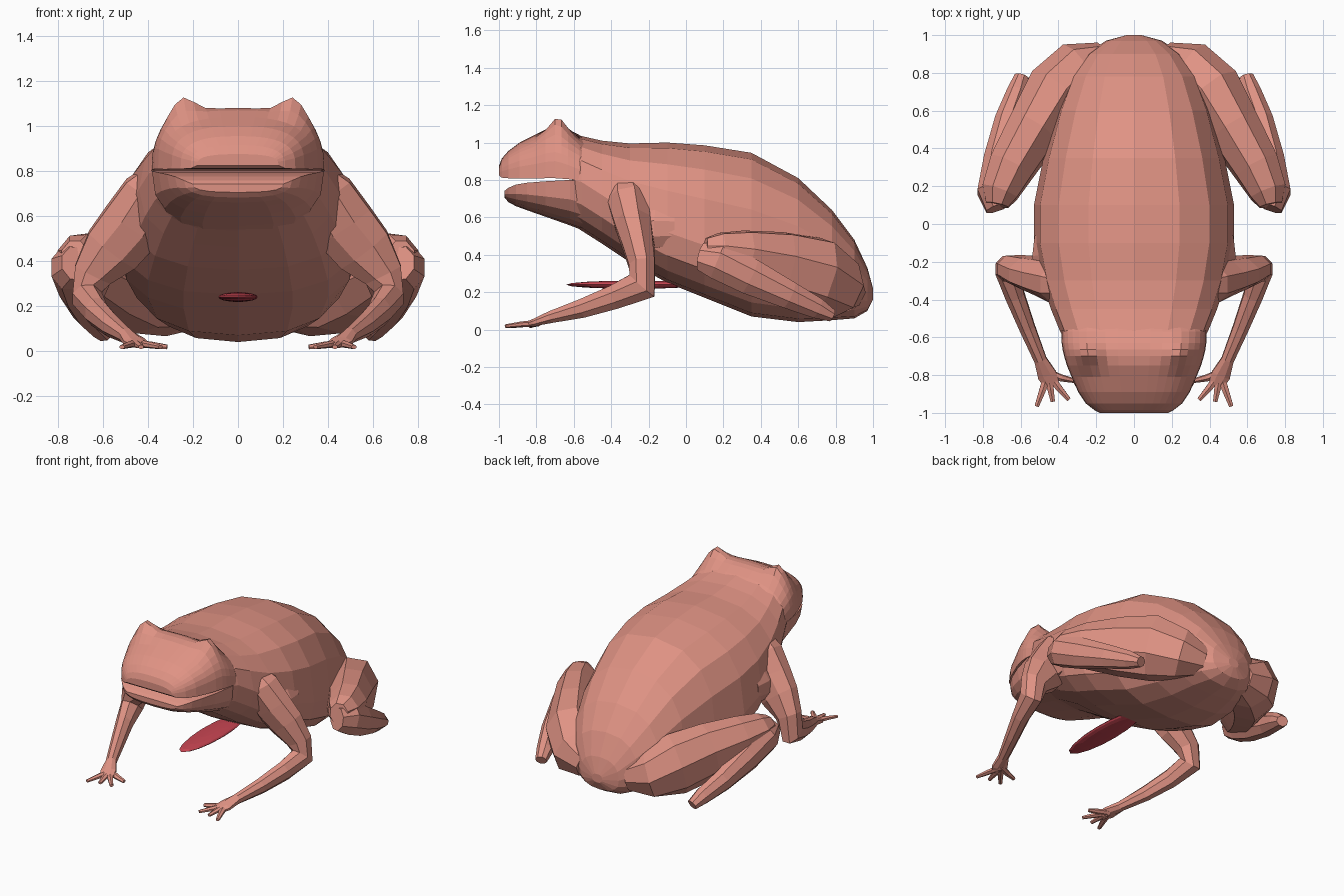
import bpy, bmesh, math
from mathutils import Vector

if "Cube" in bpy.data.objects:
    bpy.data.objects.remove(bpy.data.objects["Cube"])


def material(name, rgb):
    m = bpy.data.materials.new(name)
    m.diffuse_color = (*rgb, 1)
    m.use_nodes = True
    m.node_tree.nodes["Principled BSDF"].inputs["Base Color"].default_value = m.diffuse_color
    return m


SKIN = material("pink skin", (0.74, 0.29, 0.23))
RED = material("tongue red", (0.58, 0.06, 0.085))


def loft(name, rings, mat, mirror=False):
    """Join closed rings of points into a capped, flat-shaded skin."""
    bm = bmesh.new()
    rows = [[bm.verts.new(p) for p in r] for r in rings]
    n = len(rows[0])
    for a, b in zip(rows, rows[1:]):
        for i in range(n):
            j = (i + 1) % n
            bm.faces.new((a[i], a[j], b[j], b[i]))
    bm.faces.new(rows[0])
    bm.faces.new(rows[-1][::-1])
    bmesh.ops.recalc_face_normals(bm, faces=bm.faces)
    me = bpy.data.meshes.new(name)
    bm.to_mesh(me)
    bm.free()
    me.materials.append(mat)
    ob = bpy.data.objects.new(name, me)
    bpy.context.collection.objects.link(ob)
    if mirror:
        ob.modifiers.new("mirror", 'MIRROR').use_mirror_merge = False
    return ob


def power(v, e):
    return math.copysign(abs(v) ** e, v)


def limb(name, path, sides=8):
    """Tube through (x, y, z, side radius, other radius), mirrored in x."""
    pts = [Vector(p[:3]) for p in path]
    rings = []
    for i, p in enumerate(path):
        t = (pts[min(i + 1, len(pts) - 1)] - pts[max(i - 1, 0)]).normalized()
        side = Vector((1, 0, 0))
        side = (side - t * t.dot(side)).normalized()
        up = side.cross(t)
        ring = []
        for k in range(sides):
            a = 2 * math.pi * (k + 0.5) / sides
            ring.append(pts[i] + side * (p[3] * math.cos(a)) + up * (p[4] * math.sin(a)))
        rings.append(ring)
    return loft(name, rings, SKIN, True)


# Body: y, half width, top, bottom, height of widest line
body = []
for y, w, top, low, mid in [
        (1.0, .04, .22, .16, .19), (.97, .15, .33, .1, .2), (.9, .25, .48, .06, .24),
        (.78, .34, .64, .05, .28), (.6, .41, .81, .04, .33), (.35, .48, .945, .07, .38),
        (.1, .53, .985, .17, .45), (-.1, .53, 1.0, .25, .52), (-.3, .49, .995, .36, .62),
        (-.45, .44, 1.01, .46, .72), (-.56, .395, 1.035, .53, .79), (-.61, .37, 1.04, .56, .8)]:
    ring = []
    for k in range(16):
        a = 2 * math.pi * k / 16
        s = math.sin(a)
        h = top - mid if s > 0 else mid - low
        ring.append((w * power(math.cos(a), .82), y, mid + h * power(s, .8)))
    body.append(ring)
loft("body", body, SKIN)

# Upper head: arched rings with a flat palate and two raised eye bumps
head = []
for y, w, top, base, e in [
        (-.5, .36, .99, .8, .8), (-.57, .385, 1.04, .8, .78), (-.63, .383, 1.07, .803, .68),
        (-.665, .378, 1.08, .804, .64), (-.7, .37, 1.08, .805, .6), (-.75, .355, 1.07, .806, .6),
        (-.81, .33, 1.04, .807, .6), (-.89, .295, 1.0, .808, .6), (-.95, .255, .955, .809, .6),
        (-.985, .21, .915, .812, .6), (-1.0, .18, .875, .825, .6)]:
    ring = []
    for k in range(21):
        a = math.pi * k / 20
        x = w * power(math.cos(a), .8)
        z = base + (top - base) * abs(math.sin(a)) ** e
        bump = math.exp(-((abs(x) - .25) / .07) ** 2 - ((y + .685) / .065) ** 2)
        ring.append((x, y, z + .085 * bump))
    head.append(ring)
loft("upper_head", head, SKIN)

# Lower jaw: flat floor of the mouth over a rounded chin
jaw = []
for y, w, top, low in [
        (-.55, .37, .79, .53), (-.62, .382, .8, .557), (-.75, .352, .793, .603),
        (-.85, .315, .785, .638), (-.91, .28, .775, .66), (-.95, .24, .758, .682),
        (-.97, .2, .742, .705)]:
    ring = []
    for k in range(11):
        a = math.pi * k / 10
        ring.append((w * power(math.cos(a), .75), y,
                     top - (top - low) * abs(math.sin(a)) ** .72))
    jaw.append(ring)
loft("lower_jaw", jaw, SKIN)

# Front legs, from shoulder to wrist and flat palm
limb("front_leg", [
    (.33, -.33, .81, .06, .08), (.39, -.31, .7, .13, .12), (.47, -.28, .56, .15, .105),
    (.56, -.255, .45, .14, .09), (.645, -.235, .34, .095, .075), (.67, -.235, .235, .07, .095),
    (.63, -.38, .175, .055, .07), (.565, -.55, .115, .045, .055), (.495, -.72, .068, .036, .035),
    (.46, -.8, .042, .055, .022), (.435, -.85, .028, .045, .014)])
for i, (x, y) in enumerate([(.315, -.83), (.345, -.93), (.43, -.94), (.515, -.965)]):
    mx, my = (x + .455) / 2, (y - .8) / 2
    limb(f"front_toe_{i + 1}", [(.455, -.79, .035, .024, .018), (mx, my, .028, .02, .015),
                                (x, y, .018, .013, .01)], 6)

# Armpit fold behind each front leg
limb("armpit_fold", [(.44, -.3, .54, .08, .1), (.475, -.16, .54, .07, .11),
                     (.48, -.06, .54, .05, .1)])

# Folded back legs: thigh forward to the knee, shin back to the heel
limb("thigh", [
    (.15, .87, .2, .1, .1), (.28, .81, .23, .17, .17), (.41, .69, .285, .175, .22),
    (.53, .5, .335, .15, .2), (.65, .3, .385, .13, .155), (.71, .17, .41, .105, .115),
    (.725, .1, .42, .065, .075)])
limb("shin", [
    (.72, .085, .39, .07, .08), (.75, .17, .37, .085, .11), (.725, .34, .285, .075, .105),
    (.675, .55, .185, .065, .08), (.62, .7, .115, .055, .06), (.595, .78, .075, .04, .035)])

# Tongue: flattened ellipsoid under the belly
bpy.ops.mesh.primitive_uv_sphere_add(segments=16, ring_count=8, location=(0, -.28, .24))
tongue = bpy.context.object
tongue.name = "tongue"
tongue.scale = (.088, .36, .022)
tongue.data.materials.append(RED)
